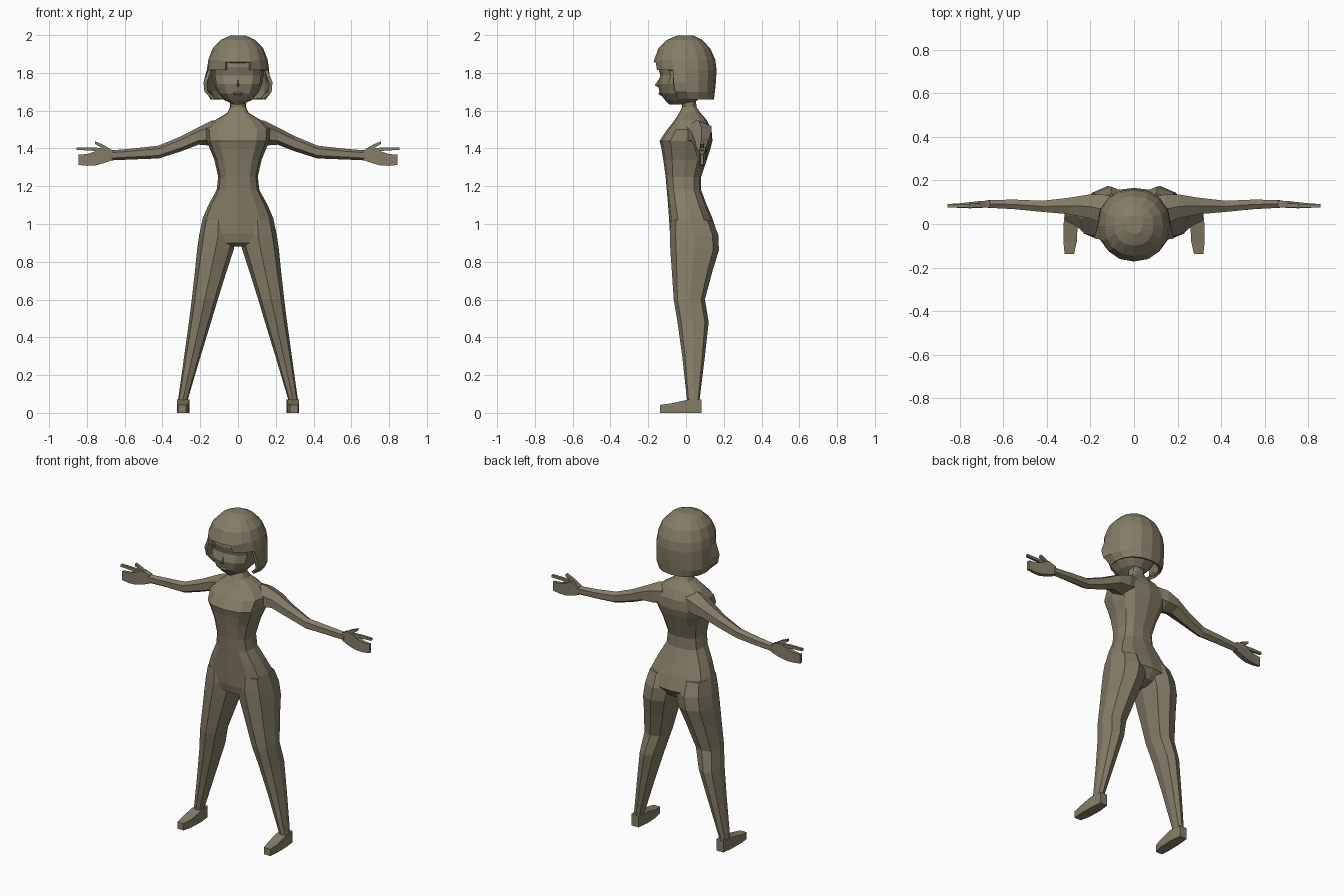
import bpy
import bmesh
from math import sin, cos, pi, copysign
from mathutils import Vector

default_cube = bpy.data.objects.get("Cube")
if default_cube:
    bpy.data.objects.remove(default_cube, do_unlink=True)

olive = bpy.data.materials.new("olive_clay")
olive.use_nodes = True
olive_colour = (0.235, 0.205, 0.135, 1.0)
olive.diffuse_color = olive_colour
olive.node_tree.nodes["Principled BSDF"].inputs["Base Color"].default_value = olive_colour


def section(sides, a0, a1, b0, b1, power=0.85, turn=0.0):
    """Rounded closed outline filling the box a0..a1 by b0..b1, first point at the low b side."""
    points = []
    for i in range(sides):
        angle = 2 * pi * i / sides + turn
        s, c = sin(angle), -cos(angle)
        s = copysign(abs(s) ** power, s) if abs(s) > 1e-6 else 0
        c = copysign(abs(c) ** power, c) if abs(c) > 1e-6 else 0
        points.append(((a0 + a1) / 2 + s * (a1 - a0) / 2, (b0 + b1) / 2 + c * (b1 - b0) / 2))
    return points


def box_section(a0, a1, b0, b1):
    return [(a0, b0), (a1, b0), (a1, b1), (a0, b1)]


def along(axis, position, outline):
    """Place a flat outline across the given axis."""
    if axis == "x":
        return [Vector((position, a, b)) for a, b in outline]
    if axis == "y":
        return [Vector((a, position, b)) for a, b in outline]
    return [Vector((a, b, position)) for a, b in outline]


def add_object(name, bm, mirrored=False):
    bmesh.ops.recalc_face_normals(bm, faces=bm.faces)
    mesh = bpy.data.meshes.new(name)
    bm.to_mesh(mesh)
    bm.free()
    mesh.materials.append(olive)
    obj = bpy.data.objects.new(name, mesh)
    bpy.context.scene.collection.objects.link(obj)
    if mirrored:
        obj.modifiers.new("mirror", "MIRROR").use_mirror_merge = False
    return obj


def loft(name, rings, mirrored=False, caps=(True, True), skip=None):
    """Skin a list of rings; skip(row, column) leaves faces out."""
    bm = bmesh.new()
    rows = [[bm.verts.new(p) for p in ring] for ring in rings]
    count = len(rows[0])
    for r in range(len(rows) - 1):
        for i in range(count):
            if skip and skip(r, i):
                continue
            j = (i + 1) % count
            bm.faces.new((rows[r][i], rows[r][j], rows[r + 1][j], rows[r + 1][i]))
    if caps[0]:
        bm.faces.new(rows[0])
    if caps[1]:
        bm.faces.new(rows[-1])
    loose = [v for v in bm.verts if not v.link_faces]
    bmesh.ops.delete(bm, geom=loose, context="VERTS")
    return add_object(name, bm, mirrored)


# Torso and neck: height, half width, front, back
torso = [
    (1.72, 0.042, -0.02, 0.05), (1.62, 0.042, -0.02, 0.055), (1.59, 0.055, -0.035, 0.075),
    (1.55, 0.12, -0.06, 0.11), (1.50, 0.17, -0.10, 0.135), (1.44, 0.165, -0.14, 0.14),
    (1.40, 0.15, -0.13, 0.13), (1.34, 0.125, -0.12, 0.11), (1.25, 0.105, -0.108, 0.08),
    (1.18, 0.113, -0.102, 0.08), (1.10, 0.157, -0.095, 0.11), (1.03, 0.187, -0.09, 0.14),
    (0.95, 0.203, -0.085, 0.165), (0.90, 0.12, -0.075, 0.13), (0.88, 0.03, -0.04, 0.08),
]
loft("torso", [along("z", z, section(12, -w, w, f, b, 0.75)) for z, w, f, b in torso])

# Legs: height, inner, outer, front, back
leg = [
    (1.02, 0.02, 0.188, -0.08, 0.14), (0.94, 0.005, 0.206, -0.086, 0.172),
    (0.86, 0.024, 0.217, -0.083, 0.174), (0.75, 0.06, 0.228, -0.075, 0.14),
    (0.60, 0.107, 0.245, -0.065, 0.10), (0.48, 0.143, 0.26, -0.045, 0.12),
    (0.30, 0.198, 0.285, -0.02, 0.10), (0.07, 0.266, 0.317, 0.005, 0.072),
    (0.03, 0.268, 0.317, 0.005, 0.075),
]
loft("leg", [along("z", z, section(8, i, o, f, b, 0.8)) for z, i, o, f, b in leg], True)

# Feet: depth, inner, outer, top
foot = [(0.083, 0.266, 0.315, 0.07), (0.01, 0.258, 0.322, 0.07),
        (-0.08, 0.262, 0.324, 0.05), (-0.138, 0.275, 0.318, 0.042)]
loft("foot", [along("y", y, box_section(i, o, 0, top)) for y, i, o, top in foot], True)

# Arms: distance out, front, back, bottom, top
arm = [
    (0.08, -0.03, 0.13, 1.43, 1.555), (0.14, -0.01, 0.145, 1.415, 1.547),
    (0.21, 0.02, 0.142, 1.42, 1.512), (0.30, 0.04, 0.125, 1.385, 1.465),
    (0.42, 0.052, 0.11, 1.347, 1.415), (0.55, 0.065, 0.115, 1.342, 1.40),
    (0.67, 0.072, 0.112, 1.337, 1.39),
]
loft("arm", [along("x", x, section(6, f, b, lo, hi, 0.9)) for x, f, b, lo, hi in arm], True)

# Hands: palm and joined fingers, then the loose finger and thumb
palm = [(0.66, 0.077, 0.108, 1.34, 1.39), (0.71, 0.073, 0.105, 1.322, 1.408),
        (0.755, 0.072, 0.1, 1.31, 1.385), (0.80, 0.074, 0.095, 1.308, 1.37),
        (0.845, 0.076, 0.092, 1.313, 1.368)]
loft("hand", [along("x", x, box_section(f, b, lo, hi)) for x, f, b, lo, hi in palm], True)
finger = [(0.72, 1.38, 1.402), (0.78, 1.389, 1.406), (0.855, 1.392, 1.406)]
loft("index_finger", [along("x", x, box_section(0.076, 0.092, lo, hi)) for x, lo, hi in finger], True)
thumb = [(0.665, 1.365, 1.39), (0.71, 1.395, 1.418), (0.757, 1.424, 1.438)]
loft("thumb", [along("x", x, box_section(0.075, 0.094, lo, hi)) for x, lo, hi in thumb], True)

# Face: height, half width, front, back
face = [
    (1.90, 0.135, -0.14, 0.11), (1.83, 0.14, -0.148, 0.12), (1.785, 0.136, -0.136, 0.12),
    (1.74, 0.128, -0.15, 0.11), (1.69, 0.105, -0.138, 0.09), (1.655, 0.07, -0.11, 0.06),
    (1.633, 0.025, -0.09, 0.03),
]
loft("face", [along("z", z, section(12, -w, w, f, b, 0.8)) for z, w, f, b in face])

# Nose and lips
nose = [(1.775, 0.006, -0.138), (1.735, 0.016, -0.166), (1.725, 0.012, -0.15)]
loft("nose", [along("z", z, [(-w, -0.12), (0, f), (w, -0.12)]) for z, w, f in nose])
lips = [(1.70, 0.012, -0.141), (1.69, 0.026, -0.147), (1.68, 0.014, -0.136)]
loft("lips", [along("z", z, box_section(-w, w, f, -0.1)) for z, w, f in lips])

# Hair: height, half width, front, back
hair = [
    (1.998, 0.04, -0.045, 0.04), (1.975, 0.09, -0.10, 0.085), (1.93, 0.134, -0.146, 0.128),
    (1.87, 0.157, -0.172, 0.155), (1.815, 0.165, -0.165, 0.162), (1.75, 0.168, -0.16, 0.158),
    (1.70, 0.168, -0.145, 0.153), (1.658, 0.145, -0.12, 0.148),
]
SIDES = 16
rings = [along("z", z, section(SIDES, -w, w, f, b, 0.92)) for z, w, f, b in hair]
# Sweep the forward edge of the side locks outward and drop the fringe corners
for row, flare in ((4, 1.03), (5, 1.17), (6, 1.14)):
    for i in (3, SIDES - 3):
        rings[row][i].x *= flare
for i in (0, 1, SIDES - 1):
    rings[3][i].z -= 0.012
hair_cap = loft("hair", rings, caps=(True, False),
                skip=lambda r, i: (r >= 4 and (i < 3 or i >= SIDES - 3))
                or (r == 3 and (i < 1 or i >= SIDES - 1)))
thickness = hair_cap.modifiers.new("thickness", "SOLIDIFY")
thickness.thickness = 0.018
thickness.offset = -1
